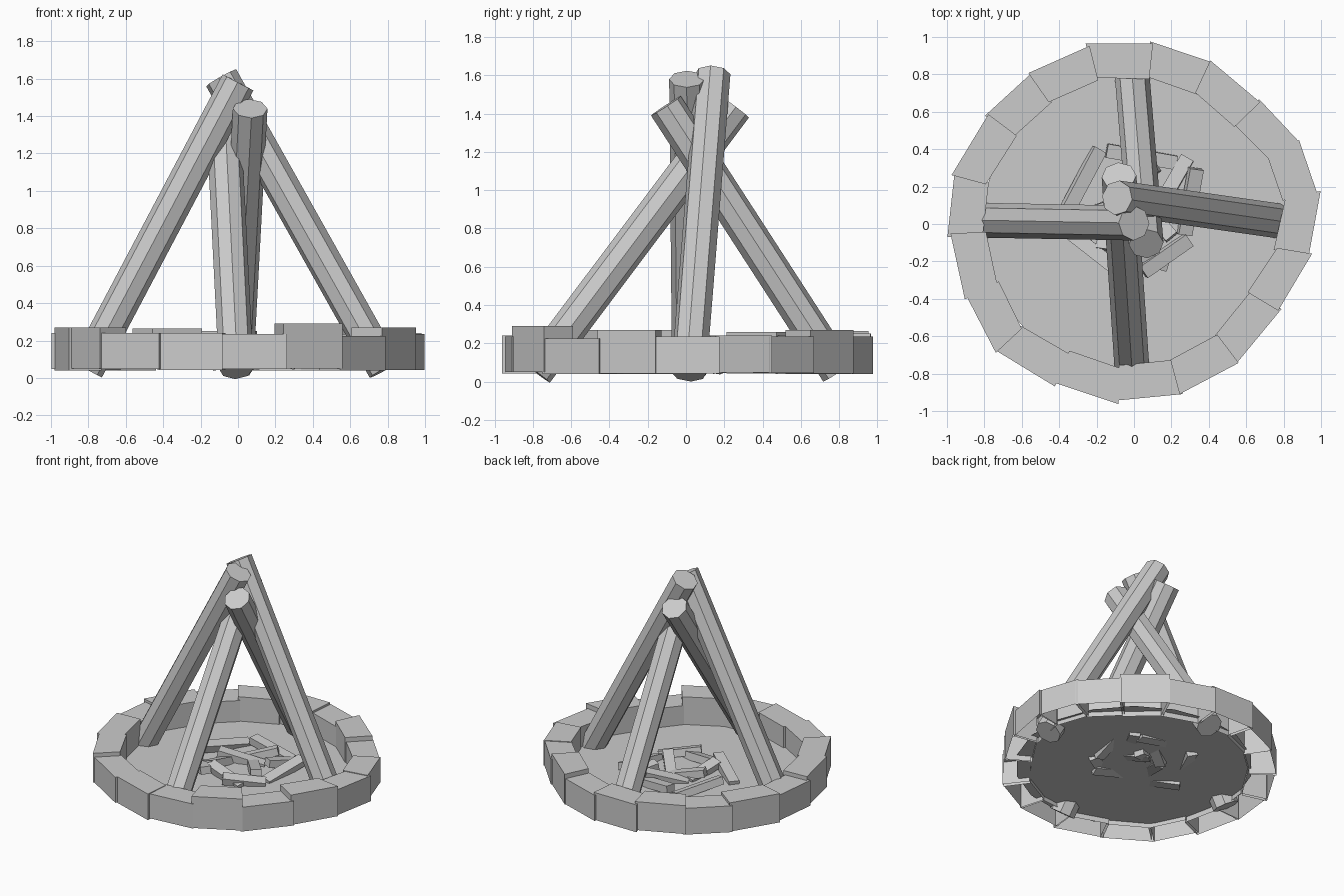
import bpy, bmesh, random
from math import radians, cos, sin
from mathutils import Vector, Matrix

if "Cube" in bpy.data.objects:
    bpy.data.objects.remove(bpy.data.objects["Cube"])

random.seed(4)


def finish(bm, name):
    bmesh.ops.recalc_face_normals(bm, faces=bm.faces)
    mesh = bpy.data.meshes.new(name)
    bm.to_mesh(mesh)
    bm.free()
    obj = bpy.data.objects.new(name, mesh)
    bpy.context.collection.objects.link(obj)
    return obj


# Ground disc inside the ring
bm = bmesh.new()
bmesh.ops.create_circle(bm, cap_ends=True, segments=18, radius=0.82,
                        matrix=Matrix.Translation((0, 0, 0.08)))
finish(bm, "ash_bed")

# Ring stones: start angle, outer corner radius, top height
stones = [(85, .98, .235), (65, .965, .27), (45, .945, .235), (27, .99, .24),
          (10, 1.013, .235), (-9.5, .965, .27), (-30, .91, .225),
          (-53, .93, .29), (-74, .946, .235), (-95, .966, .24),
          (-116, .966, .24), (-137, 1.01, .27), (-156, .99, .27),
          (-176, 1.0, .24), (-195, 1.01, .26), (-216, .985, .24),
          (-235, .985, .265), (-255, 1.0, .25)]


def stone(name, a0, r0, a1, r1, top, base=0.045):
    """Wedge block with an open underside."""
    bm = bmesh.new()
    ring = []
    for z in (base, top):
        pts = [(a0, r0), (a1, r1), (a1, r1 - .19), (a0, r0 - .19)]
        ring.append([bm.verts.new((r * cos(radians(a)), r * sin(radians(a)), z))
                     for a, r in pts])
    low, high = ring
    bm.faces.new(high)
    for i in range(4):
        j = (i + 1) % 4
        bm.faces.new((low[i], low[j], high[j], high[i]))
    finish(bm, name)


for i, (a, r, top) in enumerate(stones):
    a1, r1, _ = stones[(i + 1) % len(stones)]
    if a1 > a:
        a1 -= 360
    stone(f"ring_stone_{i + 1}", a, r, a1 - 1, r1 - random.uniform(0, .02), top,
          .045 + random.uniform(-.006, .006))


# Leaning logs, eight-sided
def log(name, start, end, radius=0.093):
    a, b = Vector(start), Vector(end)
    d = b - a
    rot = d.to_track_quat('Z', 'Y').to_matrix().to_4x4()
    bm = bmesh.new()
    bmesh.ops.create_cone(bm, cap_ends=True, segments=8, radius1=radius,
                          radius2=radius, depth=d.length,
                          matrix=Matrix.Translation((a + b) / 2) @ rot)
    finish(bm, name)


log("left_log", (-.81, .02, .046), (0, .005, 1.58))
log("right_log", (.785, .015, .046), (-.09, .14, 1.605))
log("back_log", (-.01, .795, .05), (.065, -.105, 1.44))
log("front_log", (-.01, -.785, .05), (-.08, .255, 1.435))

# Kindling: x, y, heading, tilt, length
kindling = [(-.27, .24, 62, 8, .36), (.04, .36, -10, 6, .38),
            (.30, .12, 80, -8, .36), (.17, -.17, 35, 7, .30),
            (-.26, -.11, -38, -8, .38), (.22, .24, 60, 10, .26),
            (-.05, .12, 20, 12, .34), (.10, .05, -50, -10, .32),
            (-.14, .0, 80, 10, .28), (.0, .23, 35, -14, .30),
            (.02, -.17, -15, 8, .34)]
for i, (x, y, heading, tilt, length) in enumerate(kindling):
    bm = bmesh.new()
    m = (Matrix.Translation((x, y, .105))
         @ Matrix.Rotation(radians(heading), 4, 'Z')
         @ Matrix.Rotation(radians(tilt), 4, 'Y')
         @ Matrix.Rotation(radians(random.uniform(-20, 20)), 4, 'X')
         @ Matrix.Diagonal((length, .075, .055, 1)))
    bmesh.ops.create_cube(bm, size=1, matrix=m)
    finish(bm, f"kindling_{i + 1}")
